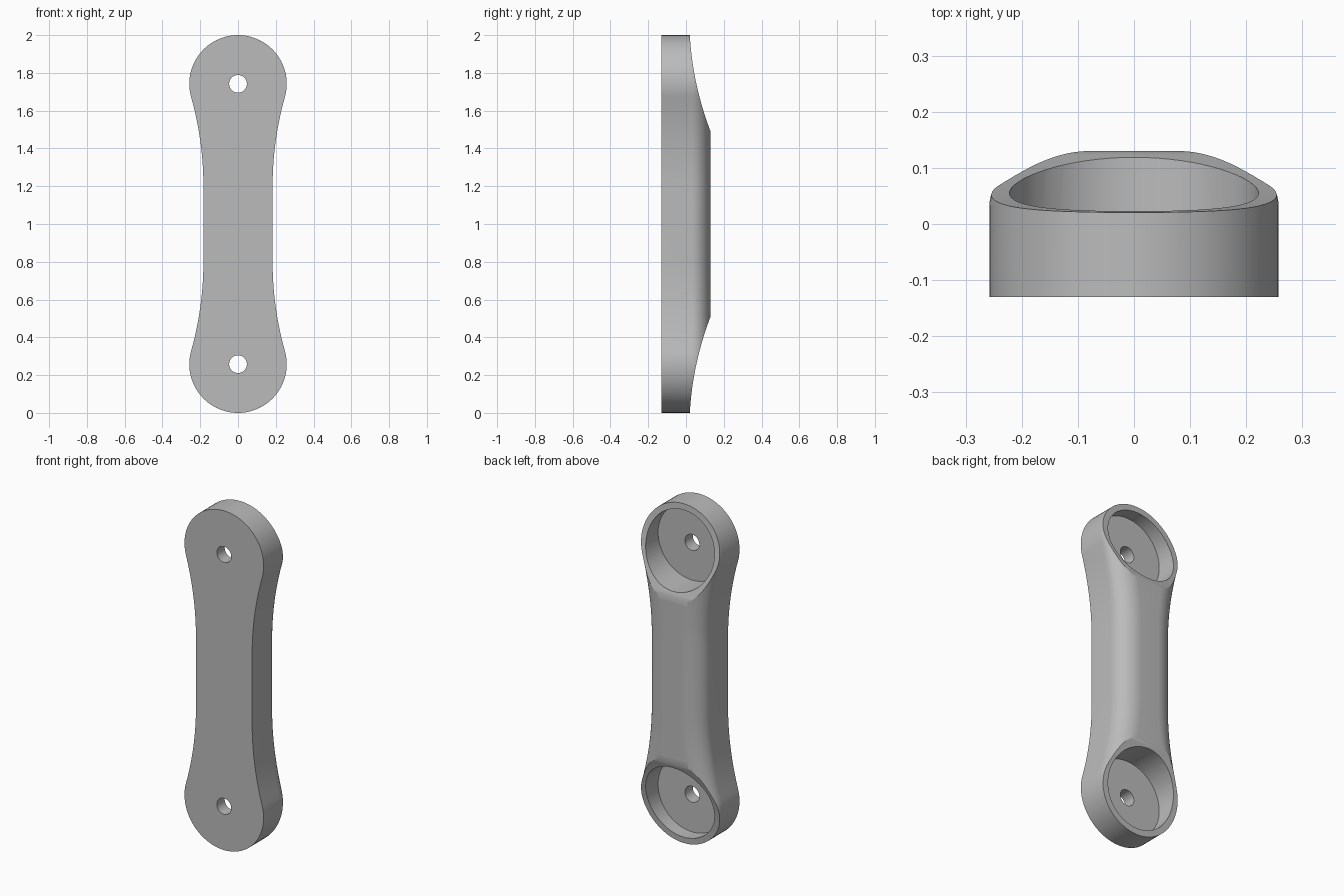
import bpy, bmesh
from math import sin, cos, pi, atan2, sqrt
from mathutils import Vector, Matrix

old = bpy.data.objects.get("Cube")
if old:
    bpy.data.objects.remove(old, do_unlink=True)

FRONT, BACK = -0.13, 0.13      # thickness range
END_R, WAIST = 0.258, 0.183    # end radius, half width at the waist
END_Z = 1 - END_R              # end centre, measured from the middle
ARC_Z, ARC_R = 0.2, 1.74       # concave flank arc, tangent to the end circle
ROUND_Y, ROUND_W = 0.03, 0.125 # where the back rounding starts, its width

grey = bpy.data.materials.new("plain grey")
grey.use_nodes = True
grey.diffuse_color = (0.5, 0.5, 0.5, 1)
grey.node_tree.nodes["Principled BSDF"].inputs["Base Color"].default_value = (0.5, 0.5, 0.5, 1)


def make_object(name, bm):
    bmesh.ops.recalc_face_normals(bm, faces=bm.faces)
    mesh = bpy.data.meshes.new(name)
    bm.to_mesh(mesh)
    bm.free()
    mesh.materials.append(grey)
    obj = bpy.data.objects.new(name, mesh)
    bpy.context.collection.objects.link(obj)
    return obj


def loft(name, rings):
    """Skin a stack of closed rings and cap both ends."""
    bm = bmesh.new()
    loops = [[bm.verts.new(p) for p in ring] for ring in rings]
    n = len(loops[0])
    for a, b in zip(loops, loops[1:]):
        for i in range(n):
            j = (i + 1) % n
            bm.faces.new((a[i], a[j], b[j], b[i]))
    bm.faces.new(loops[0])
    bm.faces.new(loops[-1])
    return make_object(name, bm)


def outline_quarter():
    """(point, outward normal) pairs from the waist to just before the tip."""
    pts = []
    end = atan2(END_Z - ARC_Z, WAIST + ARC_R)
    for i in range(13):
        a = end * i / 12
        pts.append((Vector((WAIST + ARC_R * (1 - cos(a)), ARC_Z + ARC_R * sin(a))),
                    Vector((cos(a), -sin(a)))))
    for i in range(1, 25):
        a = -end + (pi / 2 + end) * i / 24
        n = Vector((cos(a), sin(a)))
        pts.append((Vector((0, END_Z)) + n * END_R, n))
    return pts


def mirrored(pts, sx, sz):
    return [(Vector((p.x * sx, p.y * sz)), Vector((n.x * sx, n.y * sz))) for p, n in pts]


# Full outline, mirrored from one quarter without repeating the tips
quarter = outline_quarter()
outline = (quarter + mirrored(quarter[-2::-1], -1, 1)
           + mirrored(quarter, -1, -1) + mirrored(quarter[-2::-1], 1, -1))

# Body: flat front, upright flanks, rounded back
levels = [(FRONT, 0)]
for i in range(17):
    a = pi / 2 * i / 16
    levels.append((ROUND_Y + (BACK - ROUND_Y) * sin(a), ROUND_W * (1 - cos(a))))
rings = []
for y, inset in levels:
    ring = [p - n * inset for p, n in outline]
    rings.append([(p.x, y, p.y + 1) for p in ring])
body = loft("handle_body", rings)


def cylinder(name, radius, z, y0, y1, sides):
    bm = bmesh.new()
    turn = Matrix.Translation((0, (y0 + y1) / 2, z)) @ Matrix.Rotation(pi / 2, 4, 'X')
    bmesh.ops.create_cone(bm, cap_ends=True, segments=sides, radius1=radius,
                          radius2=radius, depth=y1 - y0, matrix=turn)
    return make_object(name, bm)


# Cutters for each end: scooped back, round recess, through hole
cutters = []
for side in (1, -1):
    scoop = []
    for i in range(25):
        h = 0.4 + 0.64 * i / 24
        scoop.append((0.0184 + 0.32 * (1.08 - h) ** 2, 1 + side * h))
    scoop += [(0.4, 1 + side * 1.04), (0.4, 1 + side * 0.4)]
    cutters.append(loft("scoop_cutter", [[(x, y, z) for y, z in scoop] for x in (-0.5, 0.5)]))
    z = 1 + side * END_Z
    cutters.append(cylinder("recess_cutter", 0.222, z, -0.057, 0.3, 64))
    cutters.append(cylinder("hole_cutter", 0.047, z, -0.3, 0.1, 32))

for cutter in cutters:
    cutter.hide_render = True
    mod = body.modifiers.new("cut", 'BOOLEAN')
    mod.operation = 'DIFFERENCE'
    mod.solver = 'EXACT'
    mod.object = cutter

# Bake the cuts and drop the cutters
graph = bpy.context.evaluated_depsgraph_get()
baked = bpy.data.meshes.new_from_object(body.evaluated_get(graph))
body.modifiers.clear()
body.data = baked
for cutter in cutters:
    bpy.data.objects.remove(cutter, do_unlink=True)

bpy.ops.object.select_all(action='DESELECT')
body.select_set(True)
bpy.context.view_layer.objects.active = body
bpy.ops.object.shade_smooth_by_angle(angle=pi / 7)
